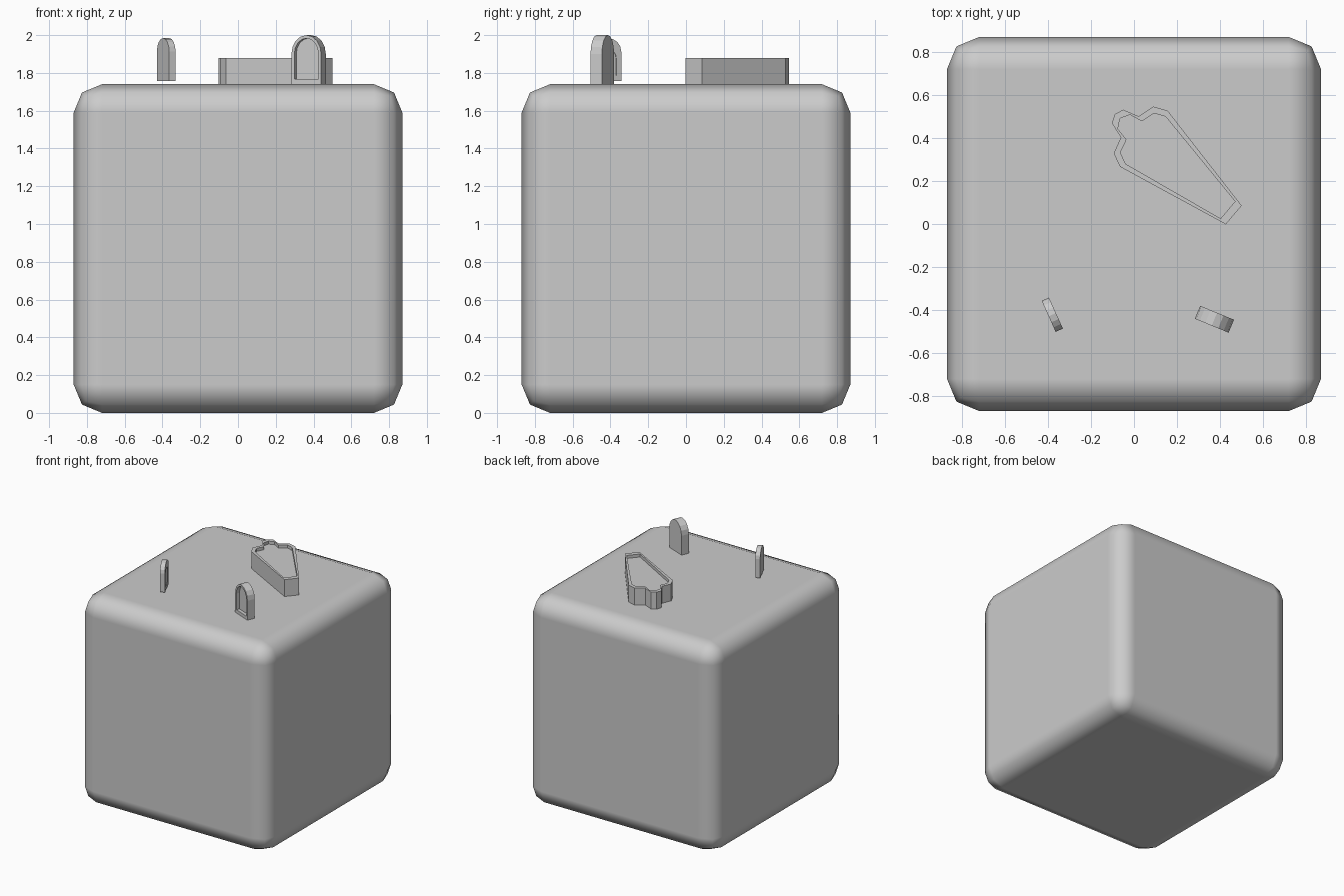
import bpy, bmesh, math
from mathutils import Matrix, Vector

if "Cube" in bpy.data.objects:
    bpy.data.objects.remove(bpy.data.objects["Cube"])

TOP = 1.74


def finish(bm, name):
    bmesh.ops.recalc_face_normals(bm, faces=bm.faces)
    me = bpy.data.meshes.new(name)
    bm.to_mesh(me)
    bm.free()
    ob = bpy.data.objects.new(name, me)
    bpy.context.collection.objects.link(ob)
    return ob


def recessed_prism(name, outer, inner, depth, recess, matrix):
    """Extrude outline along local z; the far cap is a rim around a sunken panel."""
    bm = bmesh.new()
    loops = [[bm.verts.new(matrix @ Vector((x, y, z))) for x, y in pts]
             for pts, z in ((outer, 0), (outer, depth), (inner, depth), (inner, depth - recess))]
    n = len(outer)
    for a, b in zip(loops, loops[1:]):
        for i in range(n):
            j = (i + 1) % n
            bm.faces.new((a[i], a[j], b[j], b[i]))
    bm.faces.new(loops[0])
    bm.faces.new(loops[-1])
    return finish(bm, name)


def arch(hw, bottom, spring, top, segs=8):
    pts = [(-hw, bottom), (hw, bottom)]
    for i in range(segs + 1):
        a = math.pi * i / segs
        pts.append((hw * math.cos(a), spring + (top - spring) * math.sin(a)))
    return pts


def upright(x, y, z, angle):
    return (Matrix.Translation((x, y, z)) @ Matrix.Rotation(math.radians(angle), 4, 'Z')
            @ Matrix.Rotation(math.pi / 2, 4, 'X'))


def mirrored(half):
    """Half outline (distance from foot, half width), last point on the axis."""
    return [(-d, w) for d, w in half] + [(-d, -w) for d, w in half[-2::-1]]


# rounded ground block
bm = bmesh.new()
bmesh.ops.create_cube(bm, size=TOP, matrix=Matrix.Translation((0, 0, TOP / 2)))
block = finish(bm, "ground_block")
for p in block.data.polygons:
    p.use_smooth = True
bev = block.modifiers.new("round", 'BEVEL')
bev.width = 0.15
bev.segments = 2
bev.harden_normals = True

# coffin with lobed head end and sunken lid
outer = mirrored([(0, .057), (.548, .171), (.611, .143), (.634, .064), (.709, .041), (.725, 0)])
inner = mirrored([(.036, .052), (.538, .144), (.590, .120), (.607, .056), (.670, .043), (.694, 0)])
place = Matrix.Translation((.464, .042, TOP)) @ Matrix.Rotation(math.radians(-40.3), 4, 'Z')
recessed_prism("coffin", outer, inner, 0.14, 0.025, place)

# large headstone with arched recess on the front
hw, thick, ang = 0.085, 0.065, -22.4
m = upright(.374, -.443, TOP, ang) @ Matrix.Translation((0, 0, -thick / 2))
recessed_prism("headstone_large", arch(hw, 0, .16, .26), arch(hw - .016, .027, .16, .243),
               thick, 0.028, m)

# thin headstone, turned sideways, with a small sunken panel on its inner side
thin = 0.037
m = upright(-.38, -.422, 1.757, 180 - 65.7) @ Matrix.Translation((0, 0, -thin / 2))
recessed_prism("headstone_thin", arch(.079, 0, .155, .227), arch(.05, .03, .12, .17),
               thin, 0.004, m)
